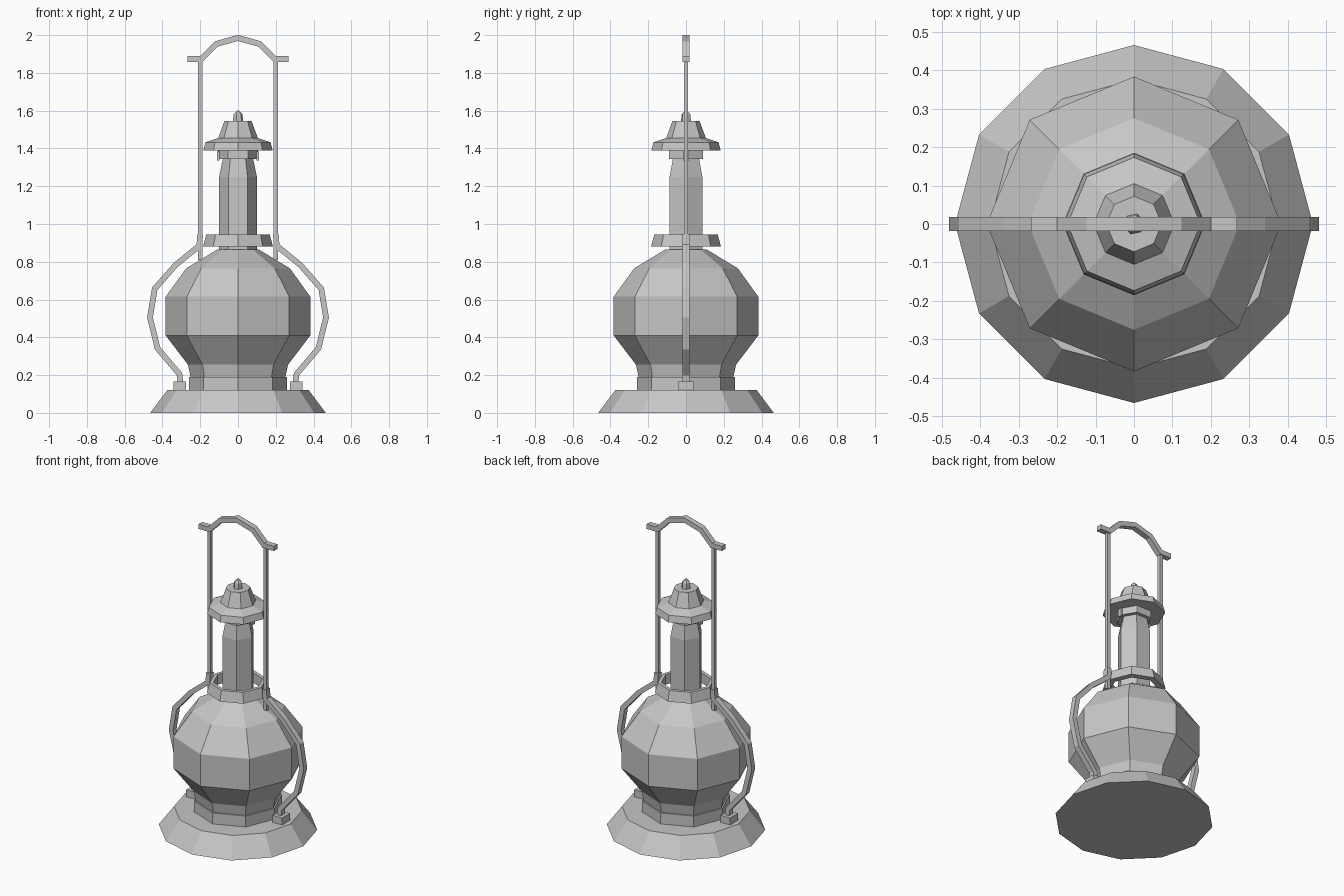
import bpy, math
from mathutils import Vector

cube = bpy.data.objects.get("Cube")
if cube:
    bpy.data.objects.remove(cube, do_unlink=True)

grey = bpy.data.materials.new("plain_grey")
grey.use_nodes = True
grey.diffuse_color = (0.57, 0.57, 0.57, 1)
grey.node_tree.nodes["Principled BSDF"].inputs["Base Color"].default_value = grey.diffuse_color


def make(name, verts, faces):
    mesh = bpy.data.meshes.new(name)
    mesh.from_pydata(verts, [], faces)
    mesh.materials.append(grey)
    obj = bpy.data.objects.new(name, mesh)
    bpy.context.collection.objects.link(obj)
    return obj


def lathe(name, profile, sides, closed=False):
    """Turn (radius, height) points, listed upwards on the outside."""
    verts, faces = [], []
    for r, z in profile:
        for i in range(sides):
            a = math.tau * i / sides
            verts.append((r * math.cos(a), r * math.sin(a), z))
    n = len(profile)
    for k in range(n if closed else n - 1):
        lo, hi = k * sides, (k + 1) % n * sides
        for i in range(sides):
            j = (i + 1) % sides
            faces.append((lo + i, lo + j, hi + j, hi + i))
    if not closed:
        faces.append(tuple(reversed(range(sides))))
        faces.append(tuple(range((n - 1) * sides, n * sides)))
    return make(name, verts, faces)


def bar(name, path, thick, depth):
    """Sweep a rectangle along an (x, z) path with mitred corners."""
    pts = [Vector(p) for p in path]
    dirs = [(b - a).normalized() for a, b in zip(pts, pts[1:])]
    verts, faces = [], []
    for i, p in enumerate(pts):
        d0, d1 = dirs[max(i - 1, 0)], dirs[min(i, len(dirs) - 1)]
        t = (d0 + d1).normalized()
        off = Vector((-t.y, t.x)) * (thick / 2 / t.dot(d1))
        for s, y in ((1, -1), (1, 1), (-1, 1), (-1, -1)):
            q = p + off * s
            verts.append((q.x, y * depth / 2, q.y))
    for i in range(len(pts) - 1):
        a, b = 4 * i, 4 * i + 4
        for k in range(4):
            m = (k + 1) % 4
            faces.append((a + k, a + m, b + m, b + k))
    e = len(verts) - 4
    faces += [(3, 2, 1, 0), (e, e + 1, e + 2, e + 3)]
    return make(name, verts, faces)


def box(name, x, z, size):
    w, d, h = (s / 2 for s in size)
    verts = [(x + i * w, j * d, z + k * h)
             for k in (-1, 1) for i, j in ((-1, -1), (1, -1), (1, 1), (-1, 1))]
    sides = [(i, (i + 1) % 4, (i + 1) % 4 + 4, i + 4) for i in range(4)]
    return make(name, verts, sides + [(3, 2, 1, 0), (4, 5, 6, 7)])


# Foot and round tank
lathe("base", [(0.465, 0), (0.375, 0.12)], 12)
lathe("tank_collar", [(0.26, 0.12), (0.26, 0.19)], 8)
lathe("tank", [(0.25, 0.185), (0.265, 0.255), (0.383, 0.41), (0.383, 0.615),
               (0.275, 0.765), (0.11, 0.865)], 8)

# Open ring around the neck, then the chimney
lathe("neck_ring", [(0.145, 0.88), (0.185, 0.88), (0.168, 0.945), (0.145, 0.945)], 8, True)
lathe("chimney", [(0.1, 0.84), (0.1, 1.25), (0.08, 1.345)], 6)
lathe("chimney_collar", [(0.105, 1.345), (0.105, 1.395)], 6)

# Cap with its knob
lathe("cap", [(0.183, 1.39), (0.173, 1.432), (0.105, 1.455), (0.072, 1.545)], 8)
knob = lathe("cap_knob", [(0.028, 1.54), (0.024, 1.58), (0.004, 1.602)], 6)
knob.rotation_euler.z = 0.2

# Parts that repeat on both sides
for s, side in ((1, "left"), (-1, "right")):
    box("cap_tab_" + side, s * 0.105, 1.36, (0.012, 0.03, 0.05))
    box("upright_" + side, s * 0.2, 1.34, (0.022, 0.022, 1.06))
    box("arm_foot_" + side, s * 0.308, 0.142, (0.068, 0.08, 0.046))
    arm = [(0.2, 0.945), (0.205, 0.885), (0.33, 0.783), (0.441, 0.657),
           (0.466, 0.505), (0.426, 0.342), (0.31, 0.205), (0.303, 0.15)]
    path = [(s * x, z) for x, z in arm]
    bar("side_arm_" + side, path if s > 0 else path[::-1], 0.03, 0.036)

# Arched carrying handle
half = [(0.268, 1.874), (0.194, 1.874), (0.115, 1.953), (0, 1.985)]
bar("handle", [(-x, z) for x, z in half] + half[-2::-1], 0.031, 0.036)
